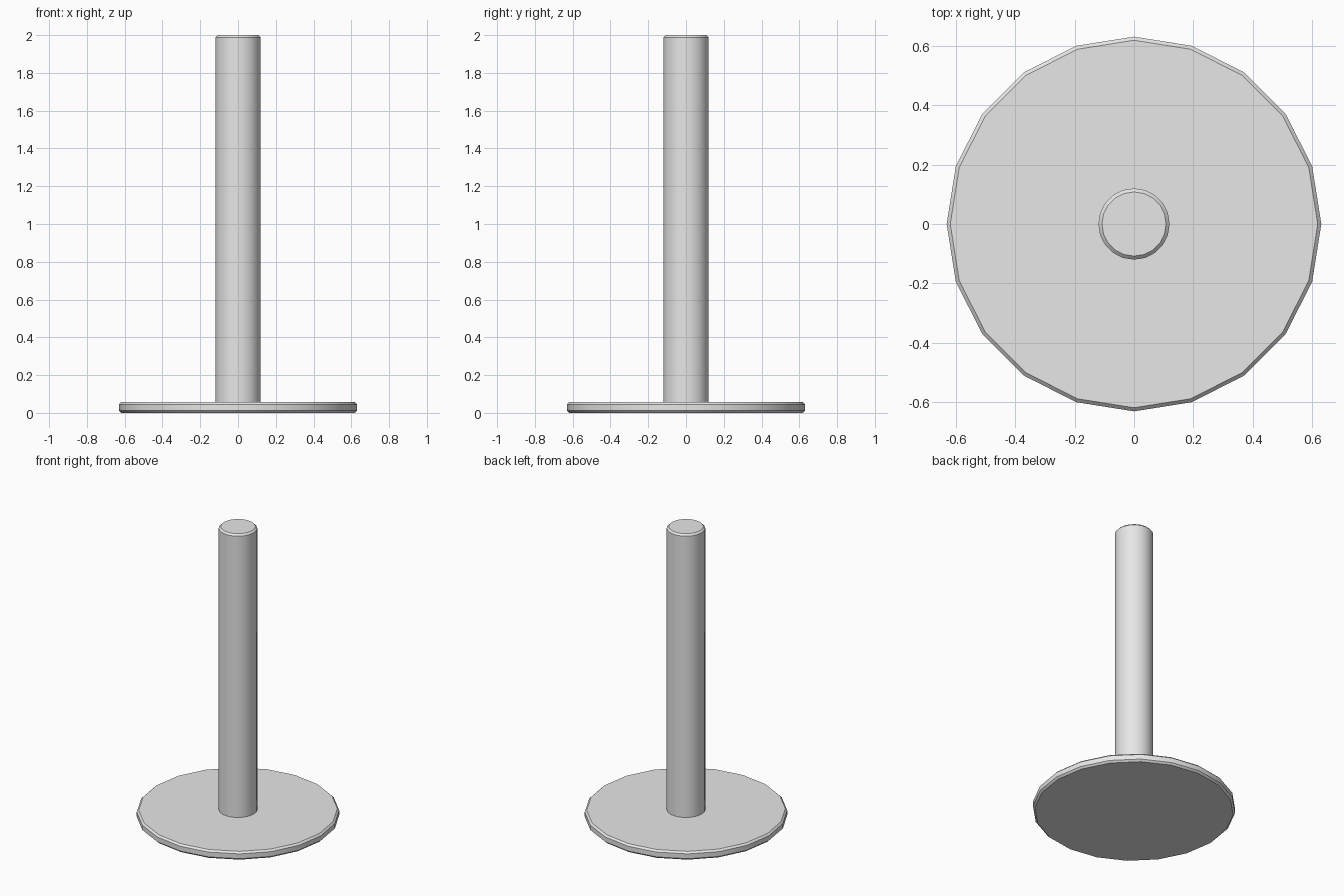
import bpy
import bmesh
from math import radians

cube = bpy.data.objects.get("Cube")
if cube:
    bpy.data.objects.remove(cube, do_unlink=True)

SIDES = 20
CHAMFER = 0.012

grey = bpy.data.materials.new("light grey")
grey.use_nodes = True
colour = (0.8, 0.8, 0.8, 1)
grey.diffuse_color = colour
grey.node_tree.nodes["Principled BSDF"].inputs["Base Color"].default_value = colour


def chamfered_cylinder(name, radius, bottom, top):
    """Upright cylinder whose end rims are chamfered."""
    bpy.ops.mesh.primitive_cylinder_add(
        vertices=SIDES, radius=radius, depth=top - bottom,
        location=(0, 0, (bottom + top) / 2))
    obj = bpy.context.object
    obj.name = name
    obj.data.materials.append(grey)
    # Put corners on the x and y axes and chamfer the rims only
    bm = bmesh.new()
    bm.from_mesh(obj.data)
    rims = [e for e in bm.edges if abs(e.verts[0].co.z - e.verts[1].co.z) < 1e-4]
    bmesh.ops.bevel(bm, geom=rims, offset=CHAMFER, segments=1, affect='EDGES')
    bm.to_mesh(obj.data)
    bm.free()
    bpy.ops.object.shade_smooth_by_angle(angle=radians(30))
    return obj


# Round foot plate
chamfered_cylinder("base_plate", 0.63, 0, 0.057)
# Upright post, sunk into the plate
chamfered_cylinder("post", 0.12, 0.02, 2)
